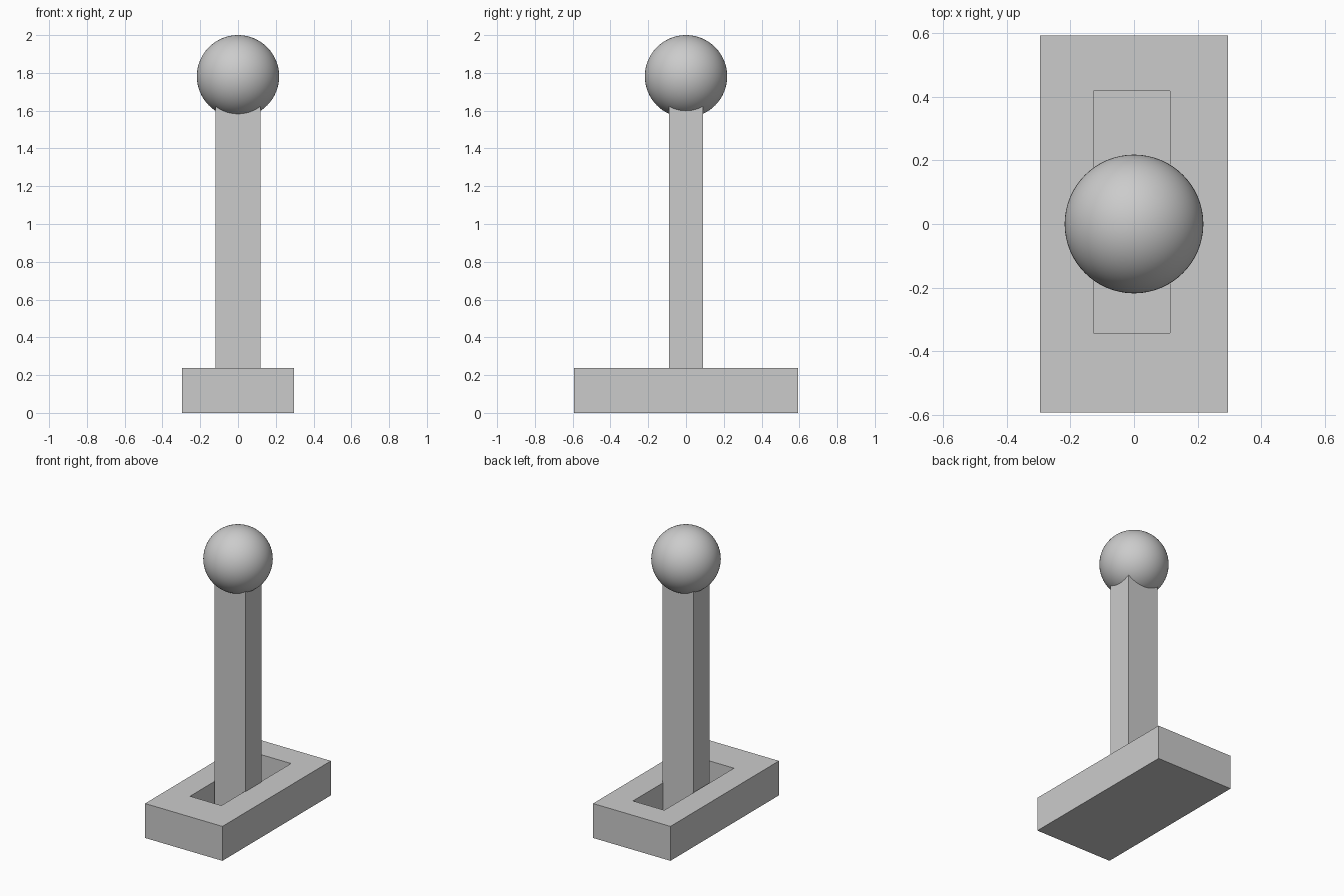
import bpy

if "Cube" in bpy.data.objects:
    bpy.data.objects.remove(bpy.data.objects["Cube"])


def box(name, lo, hi):
    """Axis-aligned box between two corners."""
    centre = [(a + b) / 2 for a, b in zip(lo, hi)]
    bpy.ops.mesh.primitive_cube_add(size=1, location=centre)
    obj = bpy.context.object
    obj.name = name
    obj.scale = [b - a for a, b in zip(lo, hi)]
    bpy.ops.object.transform_apply(location=False, rotation=False, scale=True)
    return obj


# Slot cutter, slightly off centre, leaving a thin floor
SLOT_FLOOR = 0.03
cutter = box("slot_cutter", (-0.127, -0.343, SLOT_FLOOR), (0.113, 0.418, 0.4))

# Base block with the lever slot
base = box("base", (-0.296, -0.593, 0), (0.296, 0.593, 0.238))
slot = base.modifiers.new("slot", 'BOOLEAN')
slot.operation = 'DIFFERENCE'
slot.solver = 'EXACT'
slot.object = cutter
bpy.ops.object.modifier_apply(modifier=slot.name)
bpy.data.objects.remove(cutter, do_unlink=True)

# Upright lever standing in the slot and running into the knob
box("lever", (-0.119, -0.089, SLOT_FLOOR), (0.119, 0.089, 1.70))

# Round knob
bpy.ops.mesh.primitive_uv_sphere_add(segments=64, ring_count=32, radius=0.218,
                                     location=(0, 0, 1.782))
bpy.context.object.name = "knob"
bpy.ops.object.shade_smooth()
